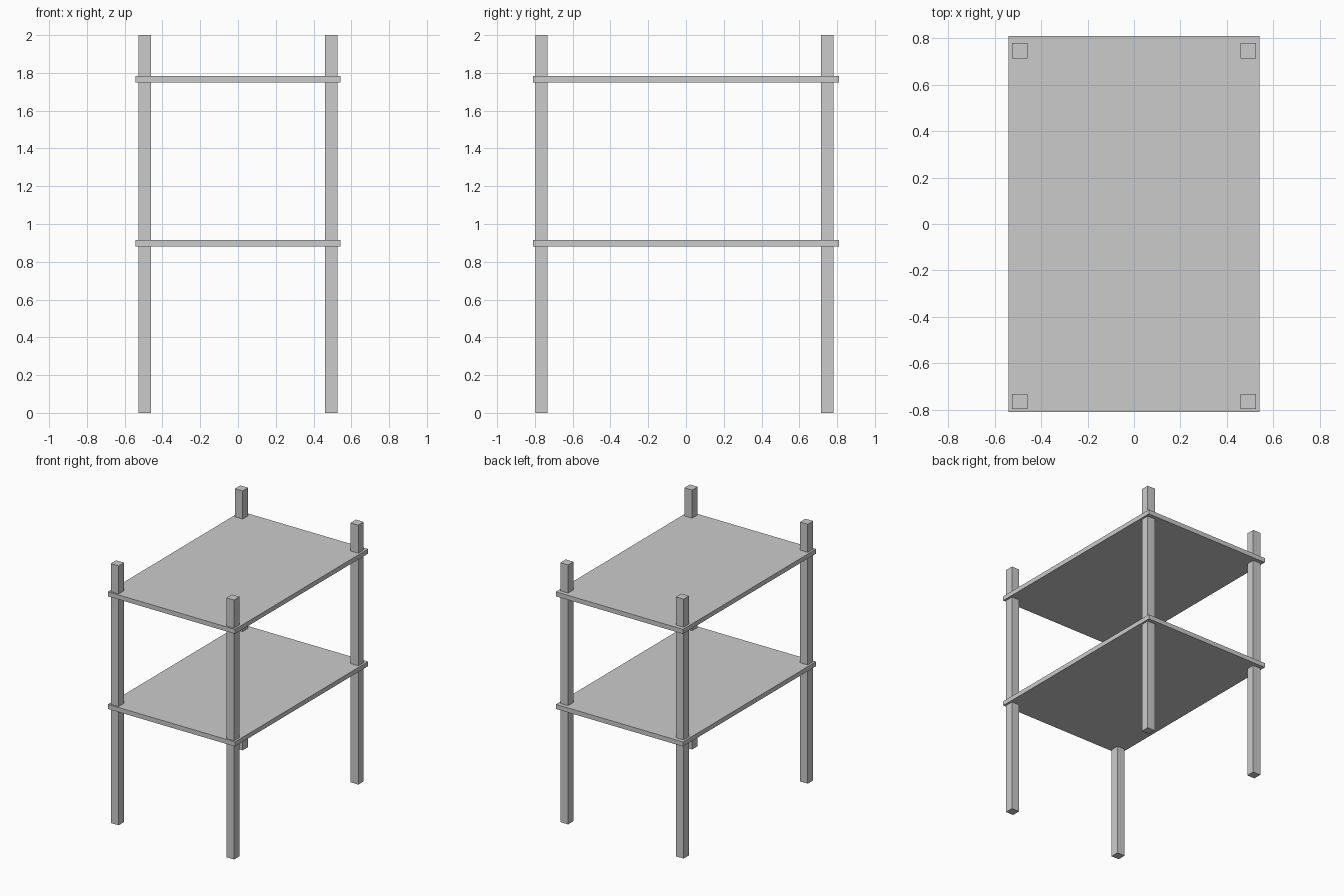
import bpy

if "Cube" in bpy.data.objects:
    bpy.data.objects.remove(bpy.data.objects["Cube"])


def box(name, center, size):
    bpy.ops.mesh.primitive_cube_add(size=1, location=center)
    obj = bpy.context.object
    obj.name = name
    obj.scale = size
    bpy.ops.object.transform_apply(location=False, rotation=False, scale=True)
    return obj


POST = 0.066
POST_X = 0.493

# Four full-height corner posts (front pair sits slightly closer to the edge)
for depth, y in (("front", -0.765), ("back", 0.747)):
    for side, x in (("left", -POST_X), ("right", POST_X)):
        box(f"{depth}_{side}_post", (x, y, 1.0), (POST, POST, 2.0))

# Two flat shelves
for name, z in (("lower_shelf", 0.898), ("upper_shelf", 1.766)):
    box(name, (0, 0, z), (1.084, 1.622, 0.035))
